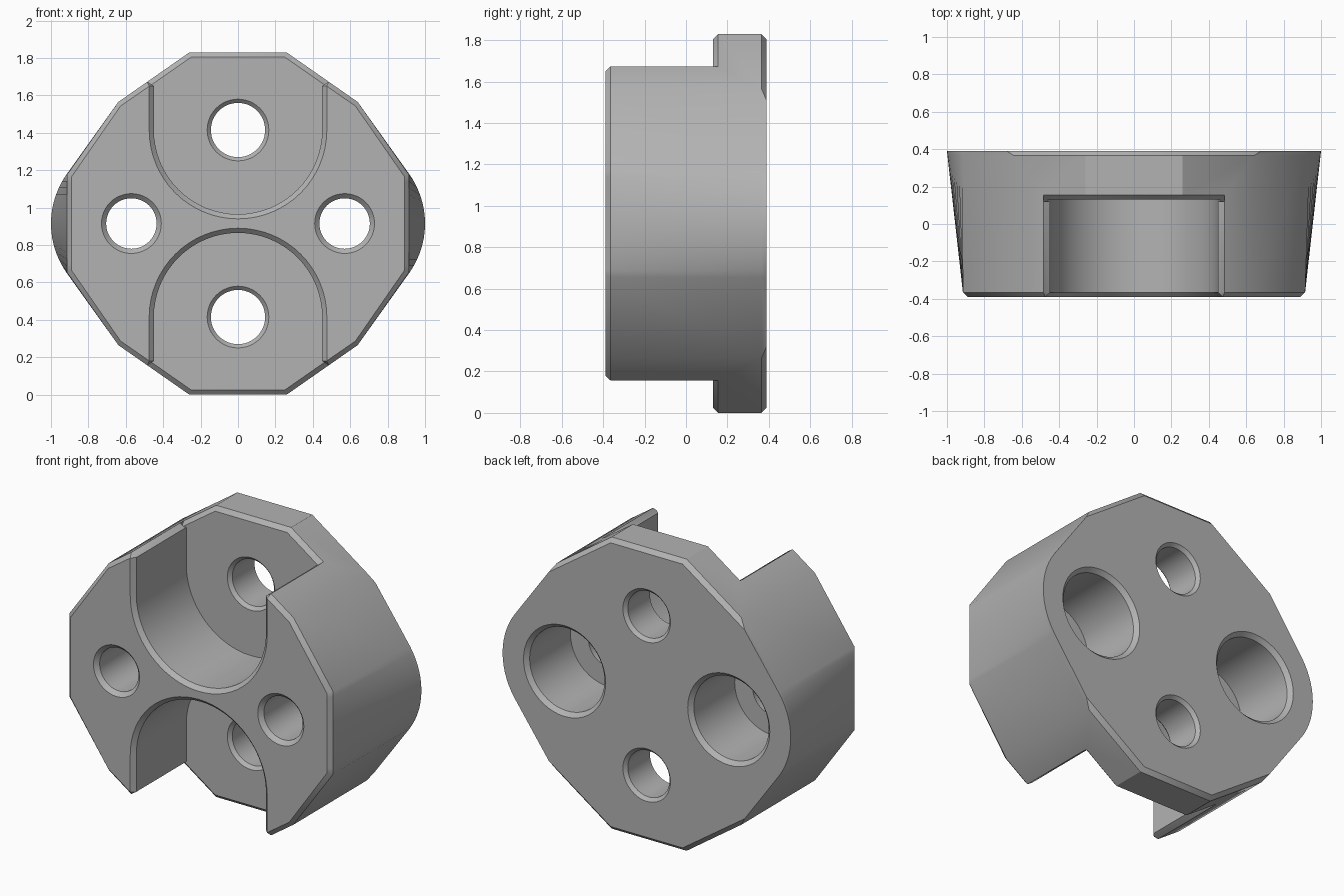
import bpy, bmesh
from math import sin, cos, pi, radians

if "Cube" in bpy.data.objects:
    bpy.data.objects.remove(bpy.data.objects["Cube"], do_unlink=True)

MID = 0.915            # height of the centre line
BACK, CH = 0.39, 0.025  # half depth, chamfer size

metal = bpy.data.materials.new("Plain grey")
metal.use_nodes = True
GREY = (0.45, 0.45, 0.45, 1)
metal.diffuse_color = GREY
metal.node_tree.nodes["Principled BSDF"].inputs["Base Color"].default_value = GREY


def loft(name, sections):
    """Join (y, [(x, z), ...]) sections into a closed solid; z is relative to MID."""
    bm = bmesh.new()
    rings = [[bm.verts.new((x, y, z + MID)) for x, z in pts] for y, pts in sections]
    for a, b in zip(rings, rings[1:]):
        for i in range(len(a)):
            j = (i + 1) % len(a)
            bm.faces.new((a[i], a[j], b[j], b[i]))
    bm.faces.new(rings[0])
    bm.faces.new(rings[-1])
    bmesh.ops.recalc_face_normals(bm, faces=bm.faces)
    mesh = bpy.data.meshes.new(name)
    bm.to_mesh(mesh)
    bm.free()
    mesh.materials.append(metal)
    ob = bpy.data.objects.new(name, mesh)
    bpy.context.collection.objects.link(ob)
    return ob


def outline(top, corner, side, bulge=0.0, n=14):
    """Faceted outline whose left and right sides bulge into an arc."""
    half = [top, corner]
    r, span = 0.457, radians(34.7)
    for i in range(n + 1):
        a = span * (1 - 2 * i / n)
        z = side[1] * sin(a) / sin(span)
        arc = 1 - r + r * cos(a)
        half.append((side[0] + (arc - side[0]) * bulge, z))
    half += [(corner[0], -corner[1]), (top[0], -top[1])]
    return half + [(-x, z) for x, z in reversed(half)]


# Body: flat-sided at the front, rounded sides at the back
TOP, CORNER, SIDE = (0.26, 0.915), (0.64, 0.65), (0.915, 0.26)
body = loft("coupling_body", [
    (-BACK, outline((0.25, 0.89), (0.628, 0.628), (0.89, 0.25))),
    (CH - BACK, outline(TOP, CORNER, SIDE)),
    (BACK - CH, outline(TOP, CORNER, SIDE, 0.967)),
    (BACK, outline((0.25, 0.89), (0.68, 0.592), SIDE, 1.0))])


def cut(cutter):
    cutter.hide_render = True
    mod = body.modifiers.new("cut", "BOOLEAN")
    mod.operation, mod.solver, mod.object = "DIFFERENCE", "EXACT", cutter
    bpy.ops.object.select_all(action="DESELECT")
    bpy.context.view_layer.objects.active = body
    body.select_set(True)
    bpy.ops.object.modifier_apply(modifier=mod.name)
    bpy.data.objects.remove(cutter, do_unlink=True)


def round_cutter(x, z, profile, n=48):
    return loft("hole_cutter", [
        (y, [(x + r * cos(2 * pi * i / n), z + r * sin(2 * pi * i / n)) for i in range(n)])
        for y, r in profile])


def pocket(s, grow, n=32):
    """U-shaped pocket section with a chamfered mouth."""
    r = 0.45 + grow
    pts = [(r * cos(pi * i / n), s * (0.5 - r * sin(pi * i / n))) for i in range(n + 1)]
    mouth = [(-r, 0.735), (-r - 0.035, 0.758), (-r - 0.035, 1.2)]
    mouth += [(-x, z) for x, z in reversed(mouth)]
    return pts + [(x, s * z) for x, z in mouth]


def rim(s, inset):
    """Section above the flange edge, used to chamfer it."""
    x, z = 0.26 - inset * 0.4, 0.915 - inset
    low = z - 0.697 * (0.484 - x)
    pts = [(-0.484, low), (-x, z), (x, z), (0.484, low), (0.484, 1.1), (-0.484, 1.1)]
    return [(px, s * pz) for px, pz in pts]


FLOOR = 0.13
for s in (1, -1):
    # Pocket, flange chamfer and the bolt hole through the flange
    cut(loft("pocket_cutter", [(-0.41, pocket(s, 0.045)), (CH - BACK, pocket(s, 0)),
                               (FLOOR, pocket(s, 0))]))
    cut(loft("rim_cutter", [(FLOOR - 0.01, rim(s, 0.035)), (FLOOR + CH, rim(s, 0))]))
    cut(round_cutter(0, s * 0.5, [(FLOOR - 0.02, 0.185), (FLOOR + 0.02, 0.145),
                                  (BACK - 0.02, 0.145), (BACK + 0.02, 0.185)]))
    # Side hole, counterbored from the back
    cut(round_cutter(s * 0.57, 0, [(-BACK - 0.02, 0.18), (CH - BACK, 0.135),
                                   (-0.04, 0.135), (-0.04, 0.26),
                                   (BACK - CH, 0.26), (BACK + 0.02, 0.305)]))

bpy.ops.object.select_all(action="DESELECT")
body.select_set(True)
bpy.context.view_layer.objects.active = body
bpy.ops.object.shade_smooth_by_angle(angle=radians(30))
